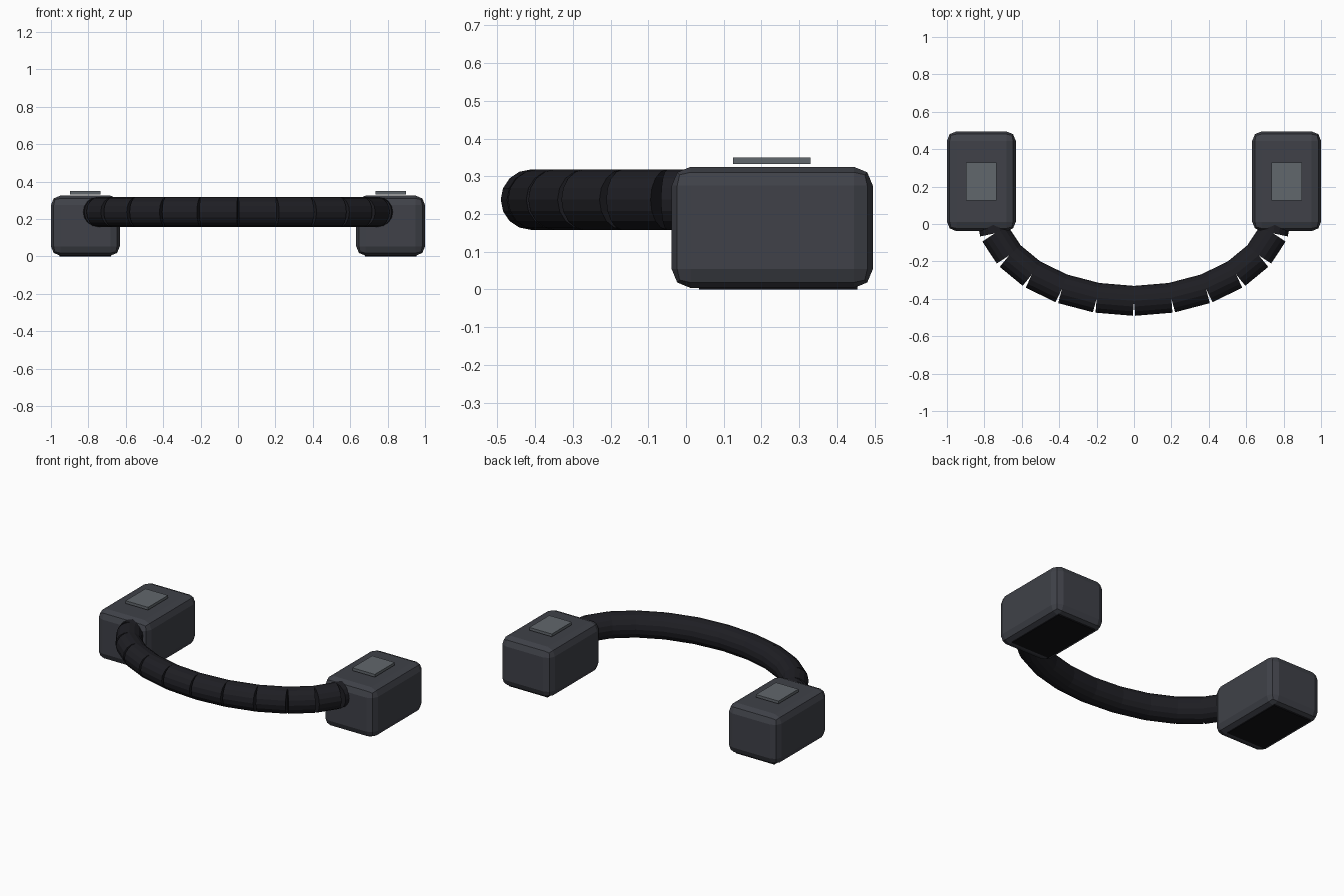
import bpy
from math import sin, cos, radians
from mathutils import Vector

if "Cube" in bpy.data.objects:
    bpy.data.objects.remove(bpy.data.objects["Cube"])


def material(name, rgb):
    m = bpy.data.materials.new(name)
    m.diffuse_color = (*rgb, 1)
    m.use_nodes = True
    m.node_tree.nodes["Principled BSDF"].inputs["Base Color"].default_value = m.diffuse_color
    return m


BODY = material("body_grey", (0.05, 0.053, 0.065))
TUBE = material("tube_black", (0.013, 0.013, 0.017))
PAD = material("pad_grey", (0.12, 0.135, 0.15))
FOOT = material("foot_black", (0.006, 0.006, 0.008))


def box(name, low, high, mat, bevel=0):
    low, high = Vector(low), Vector(high)
    bpy.ops.mesh.primitive_cube_add(size=1, location=(low + high) / 2)
    o = bpy.context.object
    o.name = name
    o.scale = high - low
    bpy.ops.object.transform_apply(location=False, rotation=False, scale=True)
    if bevel:
        b = o.modifiers.new("Bevel", "BEVEL")
        b.width = bevel
        b.segments = 2
    o.data.materials.append(mat)
    return o


# Housings with top pads and rubber feet
for side, s in (("left", -1), ("right", 1)):
    def part(name, half_x, y, z, mat, bevel=0):
        cx = s * 0.816
        box(f"{side}_{name}", (cx - half_x, y[0], z[0]),
            (cx + half_x, y[1], z[1]), mat, bevel)
    part("housing", 0.184, (-0.038, 0.495), (0.004, 0.325), BODY, 0.05)
    part("top_pad", 0.081, (0.125, 0.33), (0.332, 0.35), PAD)
    part("foot", 0.138, (0.035, 0.455), (0.0, 0.02), FOOT)

# Segmented handle along half an ellipse
R, Z = 0.08, 0.238
joints = [Vector((0.77 * sin(radians(t)), 0.076 - 0.487 * cos(radians(t)), Z))
          for t in range(-90, 91, 15)]
for i, (a, b) in enumerate(zip(joints, joints[1:])):
    bpy.ops.mesh.primitive_cylinder_add(vertices=16, radius=R,
                                        depth=(b - a).length, location=(a + b) / 2)
    o = bpy.context.object
    o.name = f"handle_segment_{i + 1}"
    o.rotation_mode = "QUATERNION"
    # keep the cross-section upright on every segment
    o.rotation_quaternion = (b - a).to_track_quat("Z", "Y")
    o.data.materials.append(TUBE)
